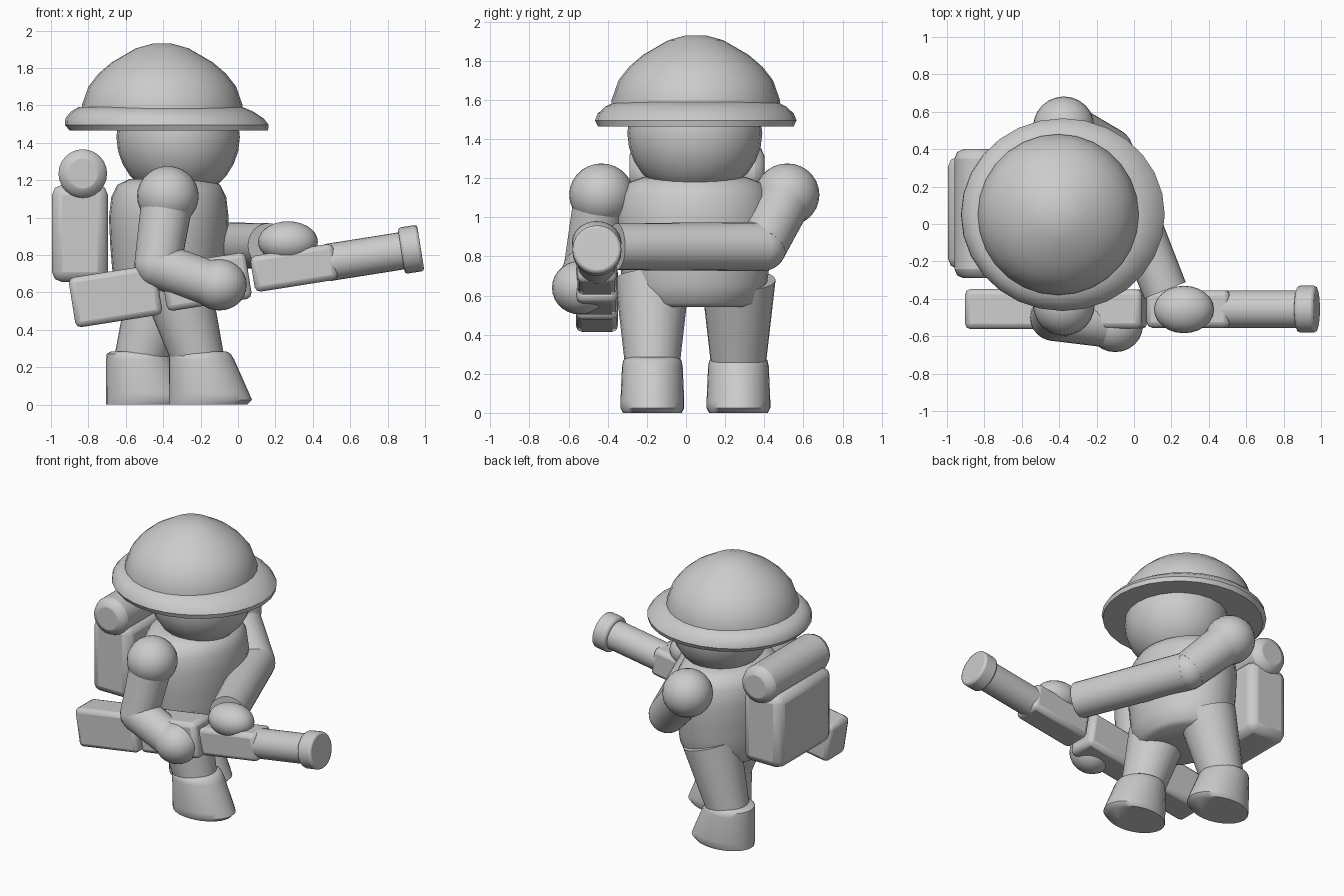
import bpy, bmesh, math
from mathutils import Vector, Matrix

if "Cube" in bpy.data.objects:
    bpy.data.objects.remove(bpy.data.objects["Cube"])

grey = bpy.data.materials.new("plain_grey")
grey.use_nodes = True
grey.diffuse_color = (0.6, 0.6, 0.6, 1)
grey.node_tree.nodes["Principled BSDF"].inputs["Base Color"].default_value = (0.6, 0.6, 0.6, 1)


def finish(name, bm, bevel=0, angle=40):
    """Turn a bmesh into a smooth-shaded object, with an optional bevel."""
    bmesh.ops.recalc_face_normals(bm, faces=bm.faces)
    mesh = bpy.data.meshes.new(name)
    bm.to_mesh(mesh)
    bm.free()
    mesh.materials.append(grey)
    obj = bpy.data.objects.new(name, mesh)
    bpy.context.collection.objects.link(obj)
    if bevel:
        mod = obj.modifiers.new("bevel", 'BEVEL')
        mod.width, mod.segments, mod.limit_method = bevel, 2, 'ANGLE'
    bpy.ops.object.select_all(action='DESELECT')
    obj.select_set(True)
    bpy.context.view_layer.objects.active = obj
    bpy.ops.object.shade_smooth_by_angle(angle=math.radians(angle))
    return obj


def ball(name, centre, radii):
    bm = bmesh.new()
    bmesh.ops.create_uvsphere(bm, u_segments=24, v_segments=14, radius=1)
    bmesh.ops.transform(bm, verts=bm.verts, matrix=Matrix.Translation(centre) @ Matrix.Diagonal((*radii, 1)))
    finish(name, bm)


def loft(name, rings, angle=40):
    """Stack ellipses given as (x, y, z, x radius, y radius) and cap the ends."""
    bm = bmesh.new()
    n = 28
    loops = []
    for x, y, z, rx, ry in rings:
        turn = [2 * math.pi * i / n for i in range(n)]
        loops.append([bm.verts.new((x + rx * math.cos(a), y + ry * math.sin(a), z)) for a in turn])
    for low, high in zip(loops, loops[1:]):
        for i in range(n):
            j = (i + 1) % n
            bm.faces.new((low[i], low[j], high[j], high[i]))
    bm.faces.new(loops[0])
    bm.faces.new(loops[-1])
    finish(name, bm, angle=angle)


def limb(name, start, end, r1, r2, bevel=0):
    """Tapered cylinder between two points."""
    start, end = Vector(start), Vector(end)
    axis = end - start
    bm = bmesh.new()
    bmesh.ops.create_cone(bm, cap_ends=True, segments=24, radius1=r1, radius2=r2, depth=axis.length)
    turn = axis.to_track_quat('Z', 'Y').to_matrix().to_4x4()
    bmesh.ops.transform(bm, verts=bm.verts, matrix=Matrix.Translation((start + end) / 2) @ turn)
    finish(name, bm, bevel)


def box(name, centre, size, bevel, tilt=0):
    bm = bmesh.new()
    bmesh.ops.create_cube(bm, size=1)
    place = Matrix.Translation(centre) @ Matrix.Rotation(-tilt, 4, 'Y') @ Matrix.Diagonal((*size, 1))
    bmesh.ops.transform(bm, verts=bm.verts, matrix=place)
    finish(name, bm, bevel)


# Helmet dome, brim and head
dome = [(0.43, 1.55), (0.43, 1.60), (0.395, 1.70), (0.34, 1.77), (0.27, 1.83), (0.14, 1.905), (0.05, 1.93)]
loft("helmet_dome", [(-0.405, 0.05, z, r, r) for r, z in dome])
brim = [(0.53, 1.465), (0.545, 1.495), (0.53, 1.53), (0.49, 1.565), (0.44, 1.59), (0.40, 1.59)]
loft("helmet_brim", [(-0.37 - 0.35 * (z - 1.465), 0.05, z, r, r * 0.945) for r, z in brim])
ball("head", (-0.32, 0.045, 1.43), (0.33, 0.345, 0.33))

# Torso
body = [(0.72, 0.54), (0.82, 0.56), (0.92, 0.65), (0.95, 0.74), (0.98, 0.86),
        (1.0, 1.0), (0.96, 1.11), (0.86, 1.175), (0.66, 1.205)]
loft("torso", [(-0.37, 0.045, z, 0.32 * s, 0.40 * s) for s, z in body], 50)

# Legs and boots: the right one is set forward
for side, y, heel, hip in (("right", -0.172, -0.37, -0.34), ("left", 0.268, -0.705, -0.39)):
    limb(side + "_leg", (hip, y, 0.68), (heel + 0.17, y, 0.2), 0.19, 0.135)
    boot = [(0, 0.42, 0.15), (0.025, 0.445, 0.163), (0.06, 0.43, 0.163),
            (0.24, 0.35, 0.155), (0.27, 0.33, 0.148), (0.285, 0.28, 0.125)]
    loft(side + "_boot", [(heel + (0.335 if z > 0.26 else l) / 2, y, z, l / 2, w) for z, l, w in boot], 50)

# Arms: shoulder ball, upper arm, elbow, forearm and hand
arms = {
    "right": ((-0.375, -0.432, 1.115), (-0.43, -0.50, 0.745), (-0.14, -0.54, 0.645),
              (-0.10, -0.542, 0.64), (0.148, 0.143, 0.137)),
    "left": ((-0.375, 0.517, 1.115), (-0.13, 0.39, 0.85), (0.165, -0.355, 0.85),
             (0.267, -0.457, 0.87), (0.16, 0.127, 0.11)),
}
for side, (shoulder, elbow, wrist, hand, radii) in arms.items():
    ball(side + "_shoulder", shoulder, (0.165, 0.165, 0.16))
    limb(side + "_upper_arm", shoulder, elbow, 0.14, 0.125)
    ball(side + "_elbow", elbow, (0.125, 0.125, 0.125))
    limb(side + "_forearm", elbow, wrist, 0.125, 0.12)
    ball(side + "_hand", hand, radii)

# Backpack with a bedroll on top
box("backpack", (-0.845, 0.06, 0.915), (0.3, 0.6, 0.52), 0.055)
limb("bedroll", (-0.83, -0.29, 1.235), (-0.83, 0.4, 1.235), 0.13, 0.13, 0.05)

# Long weapon along one tilted axis, from stock to muzzle
tilt = math.radians(9)


def on_axis(x):
    return (x, -0.455, 0.83 + (x - 0.925) * math.tan(tilt))


for name, x, length, width, height in (("stock", -0.655, 0.47, 0.215, 0.27),
                                       ("receiver", -0.17, 0.46, 0.21, 0.25),
                                       ("forestock", 0.30, 0.45, 0.2, 0.195)):
    box(name, on_axis(x), (length, width, height), 0.03, tilt)
limb("barrel", on_axis(0.48), on_axis(0.92), 0.1, 0.1)
limb("muzzle_ring", on_axis(0.873), on_axis(0.977), 0.125, 0.125, 0.015)
